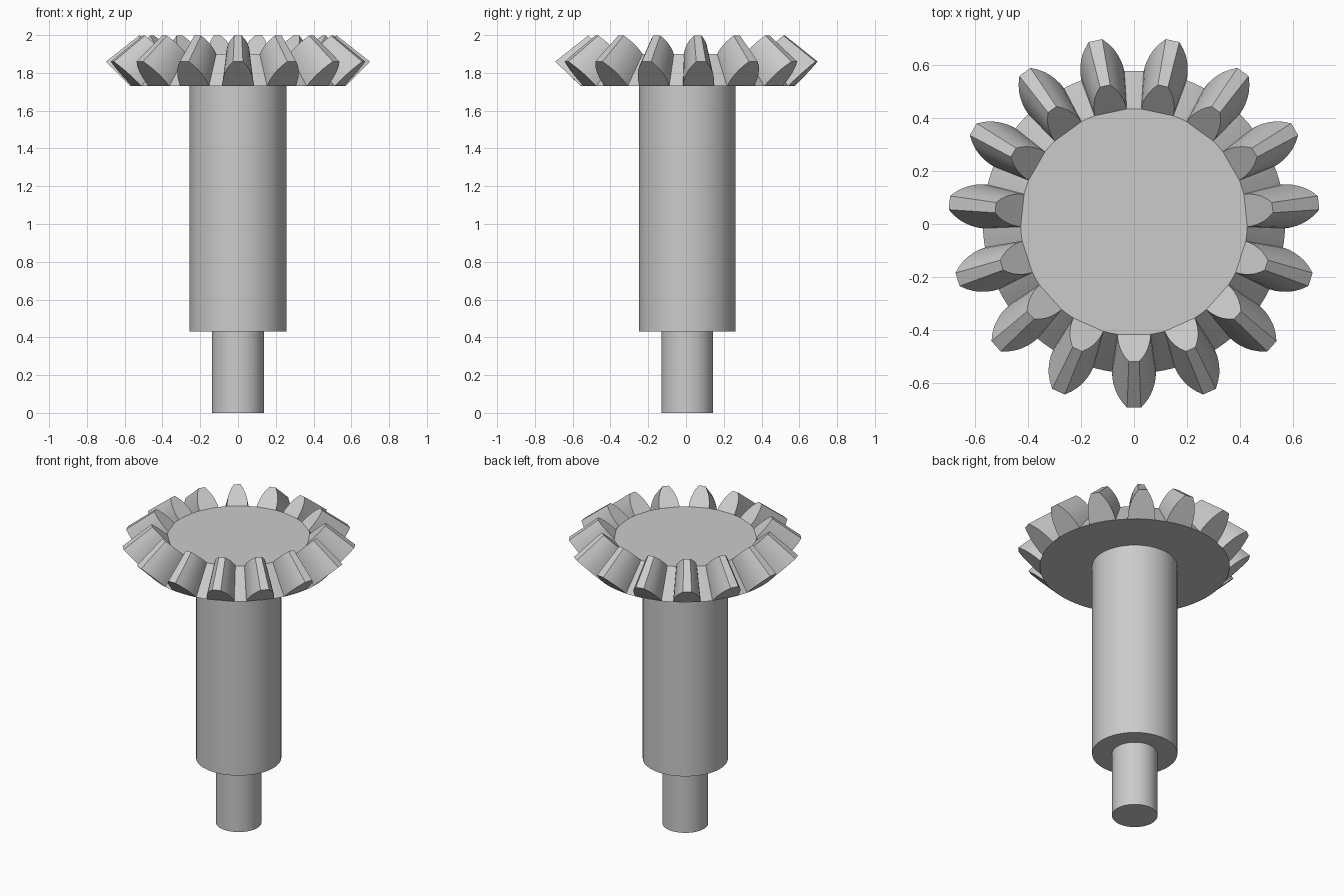
import bpy
import bmesh
from math import sin, cos, pi, radians

cube = bpy.data.objects.get("Cube")
if cube:
    bpy.data.objects.remove(cube, do_unlink=True)

steel = bpy.data.materials.new("grey steel")
steel.use_nodes = True
colour = (0.6, 0.6, 0.6, 1)
steel.diffuse_color = colour
steel.node_tree.nodes["Principled BSDF"].inputs["Base Color"].default_value = colour

TEETH = 15
Y_SHIFT = 0.007              # an odd tooth count puts the axis slightly off centre
APEX = 2.41                  # height where all tooth lines meet
ROOT_R, ROOT_Z = 0.57, 1.73  # large end of the root cone
TIP_R, TIP_Z = 0.70, 1.86    # large end of the tooth tip
INNER = 0.75                 # small end scale, measured from the apex


def finish(name, bm):
    bmesh.ops.recalc_face_normals(bm, faces=bm.faces)
    mesh = bpy.data.meshes.new(name)
    bm.to_mesh(mesh)
    bm.free()
    mesh.materials.append(steel)
    obj = bpy.data.objects.new(name, mesh)
    obj.location.y = Y_SHIFT
    bpy.context.collection.objects.link(obj)
    bpy.ops.object.select_all(action='DESELECT')
    obj.select_set(True)
    bpy.context.view_layer.objects.active = obj
    bpy.ops.object.shade_smooth_by_angle(angle=radians(30))
    return obj


def turned(name, r_low, r_high, z_low, z_high, sides=96):
    """Round part with flat ends, standing on the axis."""
    bm = bmesh.new()
    rings = [[bm.verts.new((r * cos(2 * pi * i / sides), r * sin(2 * pi * i / sides), z))
              for i in range(sides)] for r, z in ((r_low, z_low), (r_high, z_high))]
    for ring in rings:
        bm.faces.new(ring)
    for i in range(sides):
        j = (i + 1) % sides
        bm.faces.new((rings[0][i], rings[0][j], rings[1][j], rings[1][i]))
    return finish(name, bm)


# Shaft and root cone
turned("end_pin", 0.137, 0.137, 0, 0.43)
turned("shaft", 0.256, 0.256, 0.43, ROOT_Z)
turned("gear_body", ROOT_R, ROOT_R * INNER, ROOT_Z, APEX - (APEX - ROOT_Z) * INNER)

# Half widths of a tooth from root to tip
widths = [0.083, 0.082, 0.078, 0.071, 0.061, 0.046, 0.026]
steps = len(widths) - 1
half = [(i / steps, w) for i, w in enumerate(widths)]
section = half + [(t, -w) for t, w in reversed(half)]


def add_tooth(bm, turn):
    ends = []
    for scale in (1, INNER):
        ring = []
        for t, w in section:
            r = ROOT_R + (TIP_R - ROOT_R) * t
            z = ROOT_Z + (TIP_Z - ROOT_Z) * t
            a = turn + w / r
            ring.append(bm.verts.new((r * scale * sin(a), -r * scale * cos(a),
                                      APEX - (APEX - z) * scale)))
        ends.append(ring)
        bm.faces.new(ring)
    n = len(section)
    for i in range(n):
        j = (i + 1) % n
        bm.faces.new((ends[0][i], ends[0][j], ends[1][j], ends[1][i]))


# Ring of bevel teeth
teeth = bmesh.new()
for k in range(TEETH):
    add_tooth(teeth, 2 * pi * k / TEETH)
finish("bevel_teeth", teeth)
